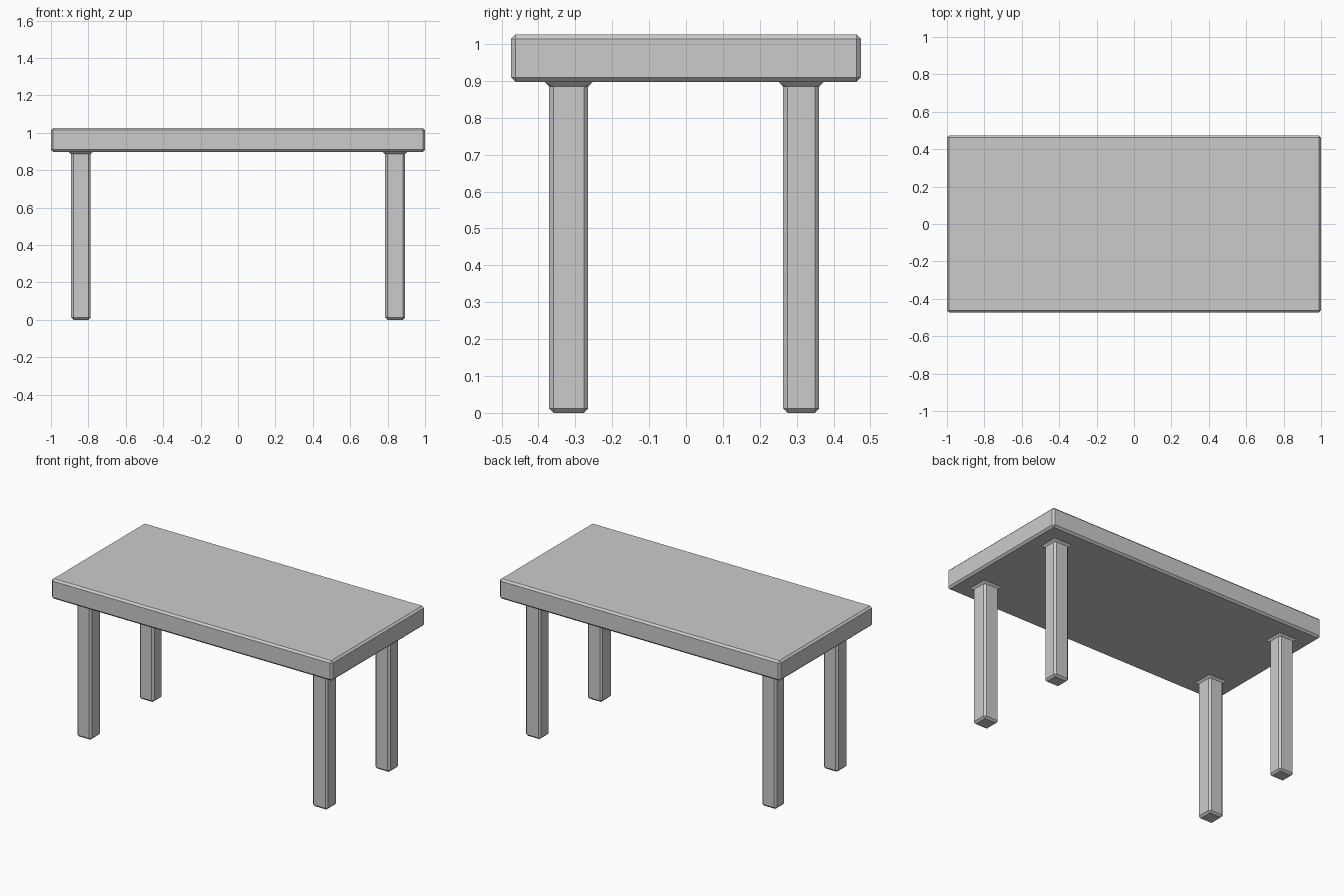
import bpy, bmesh

if "Cube" in bpy.data.objects:
    bpy.data.objects.remove(bpy.data.objects["Cube"])

# Plan lines: table edges and the two sides of each leg
XS = [-1.0, -0.892, -0.788, 0.787, 0.893, 1.0]
YS = [-0.474, -0.371, -0.265, 0.263, 0.361, 0.474]
UNDERSIDE, TOP = 0.897, 1.026

bm = bmesh.new()

# Underside sheet, remembering the four leg cells
grid = [[bm.verts.new((x, y, UNDERSIDE)) for y in YS] for x in XS]
leg_faces = []
for i in range(5):
    for j in range(5):
        f = bm.faces.new((grid[i][j], grid[i][j + 1], grid[i + 1][j + 1], grid[i + 1][j]))
        if i in (1, 3) and j in (1, 3):
            leg_faces.append(f)

# Legs pulled down to the floor
for f in bmesh.ops.extrude_discrete_faces(bm, faces=leg_faces)["faces"]:
    for v in f.verts:
        v.co.z = 0.0

# Rim and table top
rim = [e for e in bm.edges if e.is_boundary]
new = bmesh.ops.extrude_edge_only(bm, edges=rim)["geom"]
for v in new:
    if isinstance(v, bmesh.types.BMVert):
        v.co.z = TOP
bmesh.ops.contextual_create(bm, geom=[e for e in bm.edges if e.is_boundary])
bmesh.ops.recalc_face_normals(bm, faces=bm.faces[:])

mesh = bpy.data.meshes.new("table")
bm.to_mesh(mesh)
bm.free()
table = bpy.data.objects.new("table", mesh)
bpy.context.collection.objects.link(table)

# Single flat chamfer on every edge, including where legs meet the top
bevel = table.modifiers.new("chamfer", "BEVEL")
bevel.width = 0.012
bevel.segments = 1
bevel.limit_method = "ANGLE"
